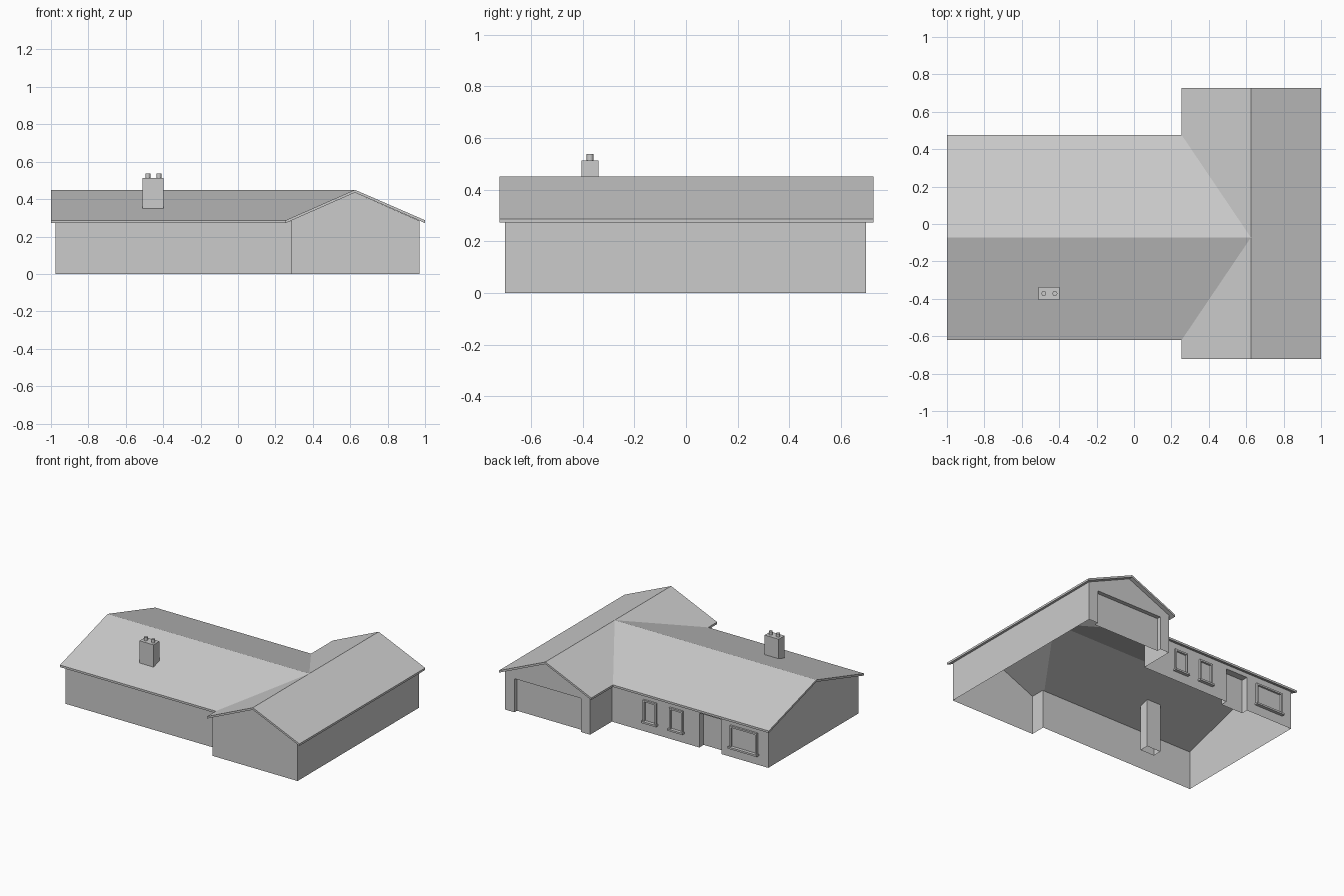
import bpy, bmesh
from mathutils import Vector

if "Cube" in bpy.data.objects:
    bpy.data.objects.remove(bpy.data.objects["Cube"])

RX, RY = 0.625, -0.072          # ridge lines
TOP, EAVE, THICK = 0.45, 0.287, 0.015


def finish(name, bm, recalc=True):
    bmesh.ops.remove_doubles(bm, verts=bm.verts, dist=1e-5)
    if recalc:
        bmesh.ops.recalc_face_normals(bm, faces=bm.faces)
    me = bpy.data.meshes.new(name)
    bm.to_mesh(me)
    bm.free()
    ob = bpy.data.objects.new(name, me)
    bpy.context.collection.objects.link(ob)
    return ob


def face(bm, *pts):
    return bm.faces.new([bm.verts.new(p) for p in pts])


def box(bm, x0, x1, y0, y1, z0, z1):
    vs = bmesh.ops.create_cube(bm, size=1)["verts"]
    for v in vs:
        v.co = Vector((x1 if v.co.x > 0 else x0,
                       y1 if v.co.y > 0 else y0,
                       z1 if v.co.z > 0 else z0))
    return vs


# Roof: main gable running into the cross wing, one thin slab
bm = bmesh.new()
J = (RX, RY, TOP)
for y_eave, y_end in ((-0.62, -0.722), (0.476, 0.726)):
    valley = (0.255, y_eave, EAVE)
    face(bm, (-1, y_eave, EAVE), valley, J, (-1, RY, TOP))
    face(bm, valley, (0.255, y_end, EAVE), (RX, y_end, TOP), J)
    face(bm, J, (RX, y_end, TOP), (1, y_end, EAVE), (1, RY, EAVE))
bmesh.ops.remove_doubles(bm, verts=bm.verts, dist=1e-5)
bmesh.ops.recalc_face_normals(bm, faces=bm.faces)
ext = bmesh.ops.extrude_face_region(bm, geom=bm.faces[:], use_keep_orig=True)
for v in ext["geom"]:
    if isinstance(v, bmesh.types.BMVert):
        v.co.z -= THICK
finish("roof", bm)

# Walls: single sheets, open underneath, reaching the roof underside
X0, X1, X2 = -0.975, 0.285, 0.97
YF, YB, WF, WB = -0.59, 0.446, -0.70, 0.696


def under_main(y):
    return TOP - THICK - abs(y - RY) * (TOP - EAVE) / 0.548


def under_wing(x):
    return TOP - THICK - abs(x - RX) * (TOP - EAVE) / 0.372


def opening(bm, x0, x1, y, top, depth):
    """Recess behind a doorway; returns the notch in the wall outline."""
    yb = y - depth
    face(bm, (x0, yb, 0), (x1, yb, 0), (x1, yb, top), (x0, yb, top))
    face(bm, (x0, y, top), (x1, y, top), (x1, yb, top), (x0, yb, top))
    for x in (x0, x1):
        face(bm, (x, y, 0), (x, yb, 0), (x, yb, top), (x, y, top))
    return [(x0, y, 0), (x0, y, top), (x1, y, top), (x1, y, 0)]


bm = bmesh.new()
hm, hw, hr, ridge = under_main(YF), under_wing(X1), under_wing(X2), TOP - THICK
face(bm, (X0, YF, 0), (X1, YF, 0), (X1, YF, hm), (X0, YF, hm))
face(bm, (X2, WF, 0), (X2, WB, 0), (X2, WB, hr), (X2, WF, hr))
face(bm, (X0, YB, 0), (X0, YF, 0), (X0, YF, hm), (X0, RY, ridge), (X0, YB, hm))
face(bm, (X1, WF, 0), (X2, WF, 0), (X2, WF, hr), (RX, WF, ridge), (X1, WF, hw))
for ya, yb in ((WF, YF), (YB, WB)):
    face(bm, (X1, ya, 0), (X1, yb, 0), (X1, yb, hw), (X1, ya, hw))
garage = opening(bm, 0.358, 0.895, WB, 0.245, 0.03)
face(bm, (X1, WB, 0), *garage, (X2, WB, 0), (X2, WB, hr), (RX, WB, ridge), (X1, WB, hw))
entry = opening(bm, -0.597, -0.42, YB, 0.25, 0.05)
face(bm, (X0, YB, 0), *entry, (X1, YB, 0), (X1, YB, hm), (X0, YB, hm))
finish("walls", bm)

# Windows: raised frames with a wider sill
Z0, Z1, W, P = 0.08, 0.232, 0.012, 0.014
for i, (a, b) in enumerate(((-0.08, 0.028), (-0.292, -0.184), (-0.892, -0.672))):
    bm = bmesh.new()
    for xa, xb in ((a, a + W), (b - W, b)):
        box(bm, xa, xb, YB, YB + P, Z0, Z1)
    box(bm, a + W, b - W, YB, YB + P, Z1 - W, Z1)
    box(bm, a - 0.007, b + 0.007, YB, YB + 0.024, Z0 - 0.013, Z0)
    finish(f"window_frame_{i + 1}", bm)

# Chimney: shaft down to the ground, open at the bottom
bm = bmesh.new()
box(bm, -0.51, -0.397, -0.405, -0.338, 0, 0.513)
bmesh.ops.delete(bm, geom=[f for f in bm.faces if f.normal.z < -0.5 or
                           all(v.co.z < 0.01 for v in f.verts)], context="FACES")
finish("chimney", bm)

# Chimney pots
for i, x in enumerate((-0.482, -0.423)):
    bpy.ops.mesh.primitive_cylinder_add(vertices=16, radius=0.013, depth=0.025,
                                        location=(x, -0.3715, 0.5245))
    bpy.context.object.name = f"chimney_pot_{i + 1}"
    bpy.ops.object.shade_smooth_by_angle()
